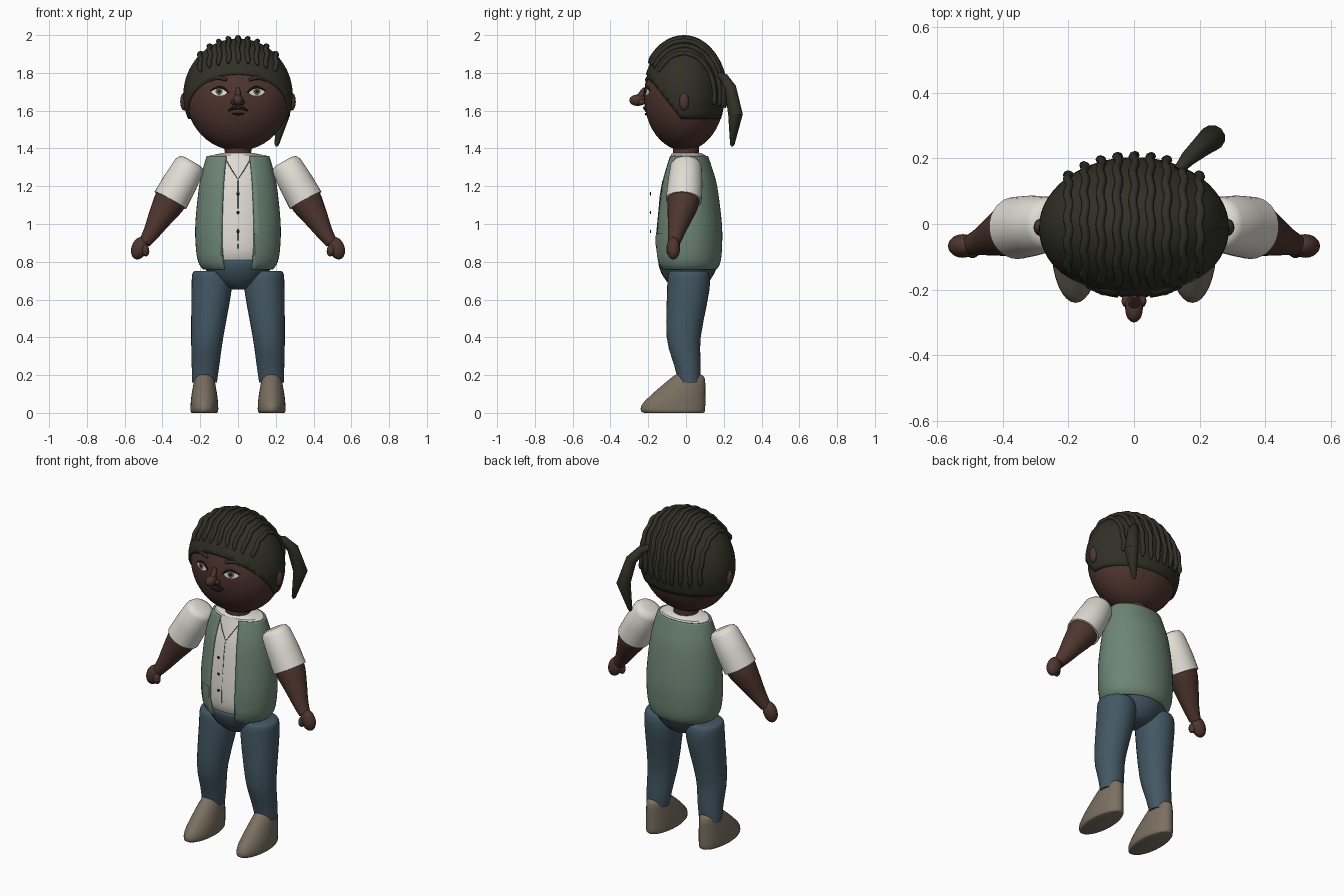
import bpy, bmesh, math
from mathutils import Vector, Matrix

if "Cube" in bpy.data.objects:
    bpy.data.objects.remove(bpy.data.objects["Cube"])

def material(name, rgb):
    m = bpy.data.materials.new(name)
    m.diffuse_color = (*rgb, 1)
    m.use_nodes = True
    m.node_tree.nodes["Principled BSDF"].inputs["Base Color"].default_value = m.diffuse_color
    return m

SKIN = material("brown skin", (.078, .036, .028))
HAIR = material("dark hair", (.030, .030, .020))
VEST = material("sage vest", (.155, .235, .180))
SHIRT = material("cream shirt", (.74, .72, .65))
JEANS = material("blue denim", (.056, .095, .125))
SHOE = material("taupe shoe", (.195, .160, .118))
BLACK = material("black detail", (.010, .009, .008))
IRIS = material("grey iris", (.10, .09, .07))

def finish(name, bm, mat, angle=50):
    bmesh.ops.recalc_face_normals(bm, faces=bm.faces[:])
    me = bpy.data.meshes.new(name)
    bm.to_mesh(me)
    bm.free()
    ob = bpy.data.objects.new(name, me)
    bpy.context.collection.objects.link(ob)
    me.materials.append(mat)
    bpy.ops.object.select_all(action='DESELECT')
    ob.select_set(True)
    bpy.context.view_layer.objects.active = ob
    bpy.ops.object.shade_smooth_by_angle(angle=math.radians(angle))
    return ob

def ellipsoid_mesh(c, r, tilt=0, seg=32):
    bm = bmesh.new()
    bmesh.ops.create_uvsphere(bm, u_segments=seg, v_segments=seg // 2, radius=1)
    bm.transform(Matrix.Translation(c) @ Matrix.Rotation(tilt, 4, 'Y') @ Matrix.Diagonal((*r, 1)))
    return bm

def ellipsoid(name, c, r, mat, tilt=0, seg=24):
    return finish(name, ellipsoid_mesh(c, r, tilt, seg), mat)

def spline(rows, steps):
    """Catmull-Rom interpolation of equal-length tuples."""
    out = []
    for i in range(len(rows) - 1):
        a, b, c, d = (rows[max(0, min(len(rows) - 1, i + k))] for k in (-1, 0, 1, 2))
        for j in range(steps):
            t = j / steps
            out.append(tuple(.5 * (2*q + (r - p)*t + (2*p - 5*q + 4*r - s)*t*t + (3*q - p - 3*r + s)*t**3)
                             for p, q, r, s in zip(a, b, c, d)))
    return out + [rows[-1]]

def skin_rings(rings, closed=True):
    bm = bmesh.new()
    vs = [[bm.verts.new(p) for p in ring] for ring in rings]
    n = len(vs[0])
    for a, b in zip(vs, vs[1:]):
        for i in range(n if closed else n - 1):
            j = (i + 1) % n
            bm.faces.new((a[i], a[j], b[j], b[i]))
    if closed:
        bm.faces.new(vs[0])
        bm.faces.new(vs[-1])
    return bm

def stack(name, rows, mat, steps=3, seg=32, gap=0):
    """Loft of horizontal ellipses (z, cx, cy, rx, ry); gap opens the front."""
    rings = []
    for z, cx, cy, rx, ry in (spline(rows, steps) if steps > 1 else rows):
        n = seg if not gap else seg + 1
        ang = [-math.pi/2 + gap + (2*math.pi - 2*gap) * i / seg for i in range(n)]
        rings.append([(cx + rx*math.cos(a), cy + ry*math.sin(a), z) for a in ang])
    return finish(name, skin_rings(rings, not gap), mat)

def tube(name, pts, radii, mat, ref=(0, 1, 0), seg=10, angle=50):
    P = [Vector(p) for p in pts]
    rings = []
    for i, p in enumerate(P):
        t = (P[min(i + 1, len(P) - 1)] - P[max(i - 1, 0)]).normalized()
        u = t.cross(Vector(ref)).normalized()
        v = u.cross(t)
        rings.append([p + radii[i] * (u*math.cos(2*math.pi*k/seg) + v*math.sin(2*math.pi*k/seg))
                      for k in range(seg)])
    return finish(name, skin_rings(rings), mat, angle)

# ---- head, neck, ears, nose ----
HC, HR = Vector((0, -.01, 1.675)), (.275, .212, .287)
CC, CR = Vector((0, -.012, 1.68)), (.29, .216, .302)

def face_y(x, z, off=0):
    k = 1 - (x/HR[0])**2 - ((z - HC.z)/HR[2])**2
    return HC.y - HR[1]*math.sqrt(max(k, 0)) - off

ellipsoid("head", HC, HR, SKIN, seg=48)
stack("neck", [(1.33, 0, 0, .075, .07), (1.38, 0, 0, .07, .068), (1.44, 0, 0, .075, .07)], SKIN)
ellipsoid("nose_tip", (0, -.257, 1.655), (.027, .043, .03), SKIN)
tube("nose_bridge", [(0, face_y(0, 1.72), 1.72), (0, -.235, 1.69), (0, -.25, 1.66)], [.008, .016, .02], SKIN, (1, 0, 0))
for s in (-1, 1):
    ellipsoid("ear", (s*.285, -.01, 1.648), (.021, .026, .047), SKIN)
    ellipsoid("nostril", (s*.022, -.235, 1.645), (.016, .02, .015), SKIN, seg=16)

# ---- face details laid on the head surface ----
def face_disc(name, cx, cz, rx, rz, off, mat):
    bm = bmesh.new()
    mid = bm.verts.new((cx, face_y(cx, cz, off), cz))
    rim = []
    for i in range(20):
        a = 2*math.pi*i/20
        x, z = cx + rx*math.cos(a), cz + rz*math.sin(a)*abs(math.sin(a))**.3
        rim.append(bm.verts.new((x, face_y(x, z, off), z)))
    for i in range(20):
        bm.faces.new((mid, rim[i], rim[(i + 1) % 20]))
    return finish(name, bm, mat)

def face_line(name, xz, radii, mat):
    rows = spline([(x, z, r) for (x, z), r in zip(xz, radii)], 4)
    return tube(name, [(x, face_y(x, z, .003), z) for x, z, r in rows], [r for x, z, r in rows], mat, seg=8)

for s in (-1, 1):
    face_disc("eye_white", s*.098, 1.70, .043, .021, .004, SHIRT)
    face_disc("iris", s*.1, 1.702, .019, .019, .007, IRIS)
    face_disc("pupil", s*.1, 1.702, .009, .009, .009, BLACK)
    face_line("eyelid", [(s*.05, 1.694), (s*.075, 1.718), (s*.105, 1.724), (s*.145, 1.706)],
              [.003, .006, .006, .003], BLACK)
    face_line("eyebrow", [(s*.06, 1.762), (s*.09, 1.773), (s*.12, 1.773), (s*.147, 1.755)],
              [.008, .011, .010, .004], HAIR)
    face_line("moustache", [(s*.003, 1.613), (s*.025, 1.614), (s*.052, 1.598)], [.006, .008, .003], BLACK)
face_line("mouth", [(-.035, 1.586), (0, 1.581), (.035, 1.586)], [.003, .006, .003], BLACK)

# ---- hair cap cut by a slanted hairline and a flat nape ----
bm = ellipsoid_mesh(CC, CR, seg=56)
for co, no in (((0, -.225, 1.81), (0, -.255, -.2)), ((0, 0, 1.556), (0, 0, -1))):
    bmesh.ops.bisect_plane(bm, geom=bm.verts[:] + bm.edges[:] + bm.faces[:], plane_co=co,
                           plane_no=no, clear_outer=True)
cap = finish("hair_cap", bm, HAIR)
sol = cap.modifiers.new("thickness", 'SOLIDIFY')
sol.thickness, sol.offset = .018, -1

# ---- braided rows running front to back ----
for k in range(-4, 5):
    x = k*.05
    f = math.sqrt(1 - (x/CR[0])**2)
    pts = []
    for i in range(33):
        t = math.radians(34 + 158*i/32)
        pts.append((x + .004*math.sin(i*1.1 + k), CC.y - (CR[1]*f + .006)*math.cos(t),
                    CC.z + (CR[2]*f + .005)*math.sin(t)))
    tube("braid_row", pts, [.006] + [.013]*31 + [.006], HAIR, (1, 0, 0), seg=8)

# ---- side ponytail ----
tube("ponytail", [(.135, .165, 1.79), (.165, .20, 1.775), (.205, .235, 1.72), (.238, .262, 1.58), (.205, .245, 1.42),
                  (.203, .244, 1.41)], [.015, .024, .032, .040, .012, .004], HAIR, (1, -1, 0), seg=12, angle=35)

# ---- torso: shirt under an open vest ----
BODY = [(1.36, .165, -.092, .117), (1.30, .184, -.113, .137), (1.2, .206, -.14, .165), (1.0, .226, -.165, .19),
        (.86, .222, -.168, .19), (.79, .207, -.157, .18), (.758, .182, -.135, .16)]
body = [(z, 0, (a + b)/2, rx, (b - a)/2) for z, rx, a, b in BODY]
vest = stack("vest", body, VEST, 4, 42, math.radians(22.5))
sol = vest.modifiers.new("thickness", 'SOLIDIFY')
sol.thickness, sol.offset = .016, 1
# keep the outer skin on the measured profile whichever way the sheet faces
sol.offset = -1
inner = [(z, 0, cy, rx - .012, ry - .012) for z, _, cy, rx, ry in body[:5]]
shirt = [(1.375, 0, .005, .085, .075), (1.366, 0, .01, .13, .09)] + inner + [(.80, 0, .012, .19, .148)]
stack("shirt", shirt, SHIRT, 3, 40)

def body_y(x, z, off):
    rows = spline(body, 6)
    _, _, cy, rx, ry = min(rows, key=lambda r: abs(r[0] - z))
    return cy - ry*math.sqrt(max(0, 1 - (x/rx)**2)) - off

def panel(name, corners, off, mat, n=8):
    """Thin cloth panel following the torso front, from four x,z corners."""
    a, b, c, d = (Vector(p) for p in corners)
    rings = []
    for i in range(n + 1):
        l, r = a.lerp(d, i/n), b.lerp(c, i/n)
        row = [l.lerp(r, j/n) for j in range(n + 1)]
        rings.append([(p.x, body_y(p.x, p.y, off), p.y) for p in row])
    return finish(name, skin_rings(rings, False), mat)

for s in (-1, 1):
    panel("pocket_flap", [(s*.085, .95), (s*.16, .95), (s*.16, .885), (s*.085, .885)], .005, VEST)
    panel("pocket", [(s*.09, .885), (s*.155, .885), (s*.155, .81), (s*.09, .81)], .003, VEST)
    tube("collar_edge", [(s*.07, body_y(s*.07, 1.35, -.01), 1.35), (s*.035, body_y(s*.035, 1.29, -.011), 1.29),
                         (0, body_y(0, 1.235, -.011), 1.235)], [.002]*3, IRIS, seg=6)
tube("placket_seam", [(0, body_y(0, z, -.0115), z) for z in (1.23, 1.15, 1.05, .95, .87)], [.0015]*5, IRIS, seg=6)
for z in (1.16, 1.06, .96):
    ellipsoid("button", (0, -.188, z), (.009, .004, .009), BLACK, seg=12)

# ---- hips and legs ----
stack("hips", [(.652, 0, .01, .03, .03), (.665, 0, .01, .075, .075), (.70, 0, .01, .125, .115), (.75, 0, .01, .165, .145),
               (.80, 0, .01, .19, .157), (.815, 0, .01, .17, .14)], JEANS)
for s in (-1, 1):
    stack("leg", [(.752, s*.14, .012, .085, .09), (.735, s*.14, .014, .102, .108), (.65, s*.14, .012, .106, .112),
                  (.40, s*.163, -.012, .085, .09), (.25, s*.172, .008, .073, .07), (.16, s*.178, .018, .066, .058)], JEANS)
    # shoe: long sole rising to a narrow ankle
    shoe = [(0, -.22, .092, .066), (.008, -.238, .10, .073), (.04, -.236, .102, .073), (.08, -.20, .102, .070),
            (.13, -.145, .102, .062), (.18, -.085, .10, .052), (.2, -.06, .085, .040), (.205, -.04, .06, .025)]
    stack("shoe", [(z, s*.178, (a + b)/2, w, (b - a)/2) for z, a, b, w in shoe], SHOE, 2)

# ---- arms ----
    tube("sleeve", [(s*.243, 0, 1.333), (s*.247, 0, 1.326), (s*.258, 0, 1.306), (s*.31, -.005, 1.212), (s*.358, -.012, 1.125)],
         [.045, .070, .083, .092, .095], SHIRT, seg=32)
    arm = spline([(s*.335, -.01, 1.165, .088), (s*.37, -.017, 1.105, .083), (s*.415, -.034, 1.03, .064),
                  (s*.455, -.05, .96, .046), (s*.495, -.063, .90, .032)], 3)
    tube("forearm", [p[:3] for p in arm], [p[3] for p in arm], SKIN, seg=24)
    ellipsoid("hand", (s*.522, -.067, .872), (.042, .036, .062), SKIN, tilt=-s*.35)
    ellipsoid("thumb", (s*.492, -.082, .862), (.022, .022, .034), SKIN, tilt=s*.2, seg=16)
